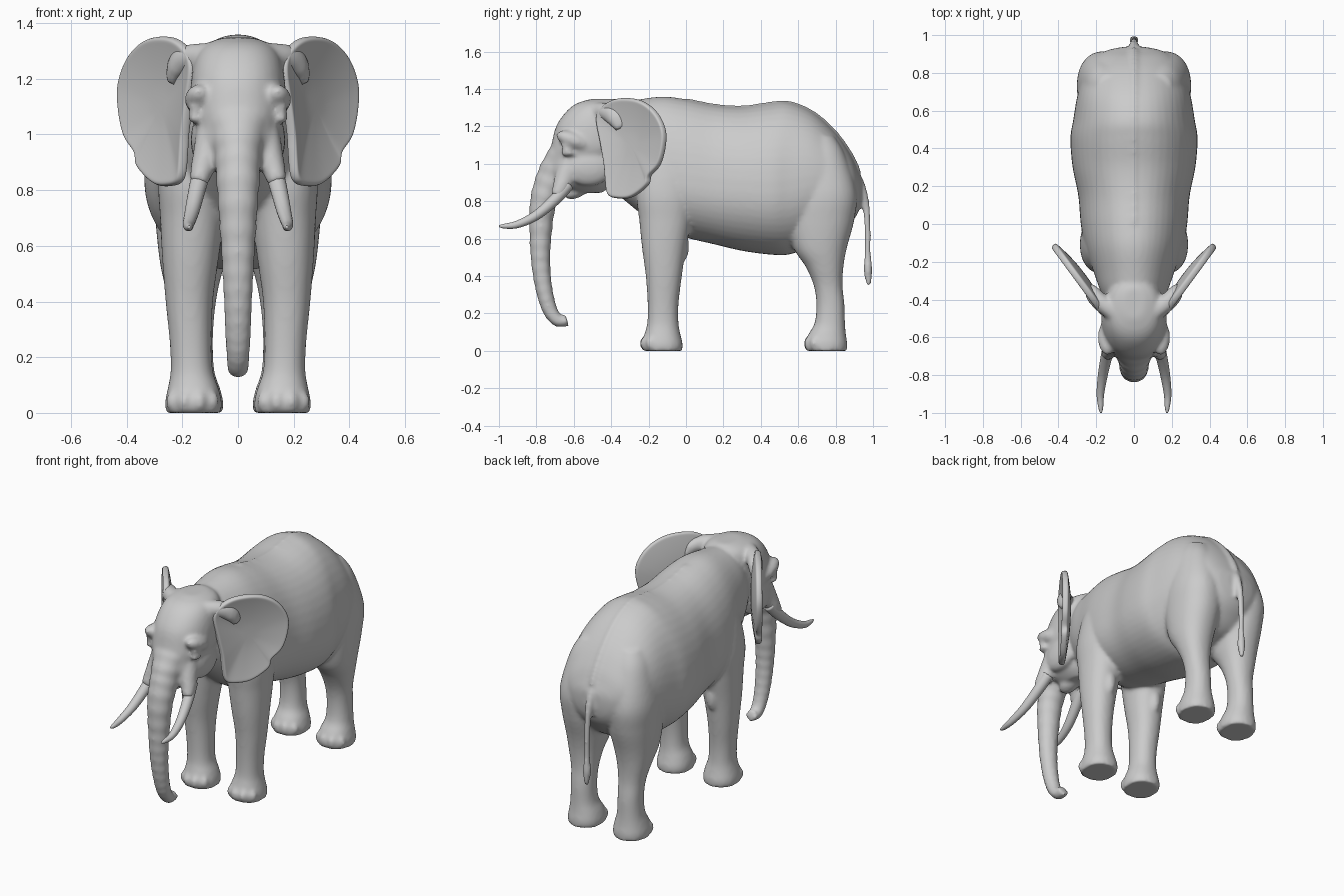
import bpy, bmesh
from math import sin, cos, pi
from mathutils import Vector, Matrix

cube = bpy.data.objects.get("Cube")
if cube:
    bpy.data.objects.remove(cube)

hide = bpy.data.materials.new("grey_hide")
hide.use_nodes = True
grey = (0.6, 0.6, 0.6, 1)
hide.diffuse_color = grey
hide.node_tree.nodes["Principled BSDF"].inputs["Base Color"].default_value = grey


def spline(rows, steps=5, closed=False):
    """Smooth curve through rows of any width."""
    rows = [Vector(r) for r in rows]
    n, out = len(rows), []
    get = (lambda i: rows[i % n]) if closed else (lambda i: rows[max(0, min(n - 1, i))])
    for i in range(n if closed else n - 1):
        a, b, c, d = (get(i + k) for k in (-1, 0, 1, 2))
        for s in range(steps):
            t = s / steps
            out.append((b * 2 + (c - a) * t + (a * 2 - b * 5 + c * 4 - d) * t ** 2
                        + (b * 3 - a - c * 3 + d) * t ** 3) / 2)
    return out if closed else out + [rows[-1]]


def loft(bm, rings):
    """Skin closed rings of equal length and cap both ends."""
    vs = [[bm.verts.new(p) for p in r] for r in rings]
    n = len(vs[0])
    for a, b in zip(vs, vs[1:]):
        for i in range(n):
            j = (i + 1) % n
            bm.faces.new((a[i], a[j], b[j], b[i]))
    bm.faces.new(vs[0])
    bm.faces.new(vs[-1])


def oval(power=2.0, n=32):
    """Unit superellipse."""
    pts = []
    for i in range(n):
        c, s = cos(2 * pi * i / n), sin(2 * pi * i / n)
        e = 2 / power
        pts.append((abs(c) ** e * (1 if c > 0 else -1), abs(s) ** e * (1 if s > 0 else -1)))
    return pts


def tube(bm, rows, steps=5, ripple=0.0, n=20):
    """Round limb along rows of x, y, z, half width, half depth."""
    pts, rings = spline(rows, steps), []
    for i, p in enumerate(pts):
        c = Vector(p[:3])
        t = Vector(pts[min(i + 1, len(pts) - 1)][:3]) - Vector(pts[max(i - 1, 0)][:3])
        t.normalize()
        side = (Vector((1, 0, 0)) - t * t.x).normalized()
        up = t.cross(side)
        k = 1 + ripple * (1 if i % 4 < 2 else -1)
        rings.append([c + side * a * p[3] * k + up * b * p[4] * k for a, b in oval(2, n)])
    loft(bm, rings)


def column(bm, rows, side=1, power=2.2):
    """Upright limb from rows of z, y front, y back, x inner, x outer."""
    rings = []
    for z, y0, y1, x0, x1 in spline(rows):
        rings.append([(side * ((x0 + x1) / 2 + a * (x1 - x0) / 2),
                       (y0 + y1) / 2 + b * (y1 - y0) / 2, z) for a, b in oval(power)])
    loft(bm, rings)


def blob(bm, centre, size, tilt=0):
    m = Matrix.Translation(centre) @ Matrix.Rotation(tilt, 4, 'X') @ Matrix.Diagonal((*size, 1))
    bmesh.ops.create_uvsphere(bm, u_segments=20, v_segments=12, radius=1, matrix=m)


def finish(bm, name):
    bmesh.ops.recalc_face_normals(bm, faces=bm.faces)
    for f in bm.faces:
        f.smooth = True
    mesh = bpy.data.meshes.new(name)
    bm.to_mesh(mesh)
    bm.free()
    mesh.materials.append(hide)
    ob = bpy.data.objects.new(name, mesh)
    bpy.context.collection.objects.link(ob)
    return ob


# Barrel of the body: y, belly, widest height, back, half width
torso = [(-.46, .90, 1.08, 1.27, .12), (-.36, .83, 1.06, 1.325, .175), (-.25, .74, 1.0, 1.345, .215),
         (-.12, .64, .92, 1.36, .26), (0, .605, .88, 1.345, .282), (.15, .57, .86, 1.315, .295),
         (.3, .535, .85, 1.305, .325), (.45, .515, .84, 1.325, .337), (.55, .515, .85, 1.33, .322),
         (.68, .56, .88, 1.275, .3), (.8, .6, .88, 1.165, .265), (.88, .68, .88, 1.05, .21),
         (.92, .74, .87, .96, .14), (.937, .8, .87, .92, .06)]
skin = bmesh.new()
loft(skin, [[(a * w, y, mid + b * (top - mid if b > 0 else mid - bot)) for a, b in oval(2.08, 48)]
            for y, bot, mid, top, w in spline(torso)])

# Spine ridge
tube(skin, [(0, r[0], r[3] - .012, .022, .02) for r in torso[4:13]])

# Head
column(skin, [(.845, -.60, -.45, -.05, .05), (.885, -.68, -.40, -.105, .105),
              (.95, -.75, -.36, -.135, .135), (1.03, -.735, -.33, -.155, .155),
              (1.1, -.72, -.3, -.172, .172), (1.2, -.695, -.28, -.168, .168),
              (1.28, -.64, -.28, -.15, .15), (1.325, -.58, -.3, -.115, .115),
              (1.348, -.50, -.34, -.055, .055)])
blob(skin, (0, -.59, .85), (.05, .065, .035), .35)

# Trunk, ringed with shallow wrinkles
tube(skin, [(0, -.63, 1.1, .125, .075), (0, -.70, .95, .088, .09), (0, -.762, .8, .076, .072),
            (0, -.778, .6, .062, .058), (0, -.775, .45, .054, .05), (0, -.757, .32, .048, .045),
            (0, -.728, .22, .043, .04), (0, -.69, .165, .04, .034), (0, -.655, .16, .036, .032),
            (0, -.635, .165, .036, .036)],
     steps=9, ripple=.02)

# Tail with a tuft
tube(skin, [(0, .86, .98, .045, .045), (0, .925, .90, .028, .028), (0, .958, .8, .022, .022),
            (0, .972, .65, .018, .018), (0, .972, .52, .018, .018), (0, .973, .43, .025, .025),
            (0, .977, .35, .012, .012)], n=14)

front_leg = [(0, -.23, -.02, .06, .26), (.04, -.235, -.018, .058, .262), (.09, -.222, -.03, .07, .252),
             (.15, -.207, -.04, .09, .242), (.25, -.205, -.04, .095, .245), (.4, -.215, -.022, .09, .26),
             (.55, -.235, 0, .07, .272), (.7, -.25, .03, .05, .28), (.85, -.265, .05, .04, .285),
             (1.05, -.23, .03, .04, .25), (1.18, -.18, 0, .06, .18)]
hind_leg = [(0, .64, .86, .055, .255), (.04, .638, .862, .053, .257), (.09, .655, .855, .065, .247),
            (.15, .688, .85, .085, .235), (.25, .697, .847, .09, .232), (.35, .683, .837, .085, .24),
            (.45, .64, .842, .07, .262), (.55, .575, .86, .045, .282), (.7, .54, .90, .02, .297),
            (.85, .55, .912, .02, .3), (1.05, .58, .85, .03, .255), (1.15, .62, .79, .05, .2)]

for s in (1, -1):
    # Legs and toenails
    for leg in (front_leg, hind_leg):
        column(skin, leg, s)
        _, y0, y1, x0, x1 = leg[1]
        for k in range(4):
            a = -pi / 2 + (k - 1.4) * .55
            blob(skin, (s * ((x0 + x1) / 2 + .096 * cos(a)), (y0 + y1) / 2 + .1 * sin(a), .04),
                 (.026, .024, .036))
    # Loose skin at the elbow
    blob(skin, (s * .17, -.015, .56), (.035, .032, .08))
    # Brow, cheek and tusk sheath
    blob(skin, (s * .14, -.60, 1.125), (.052, .1, .045), -.35)
    blob(skin, (s * .12, -.52, .98), (.05, .13, .1))
    tube(skin, [(s * .085, -.60, 1.04, .06, .07), (s * .108, -.64, .94, .053, .06),
                (s * .13, -.67, .87, .042, .046), (s * .142, -.695, .825, .033, .033)], n=16)
    # Ear root running from the crown into the ear
    tube(skin, [(s * .1, -.47, 1.28, .05, .05), (s * .17, -.42, 1.275, .048, .05),
                (s * .215, -.375, 1.25, .04, .055), (s * .24, -.345, 1.19, .02, .035)], n=16)
    # Eye bulge with upper and lower lids
    blob(skin, (s * .156, -.635, 1.075), (.022, .028, .024))
    for dz in (-.022, .024):
        blob(skin, (s * .154, -.63, 1.075 + dz), (.026, .042, .011))

body = finish(skin, "body")
remesh = body.modifiers.new("merge", 'REMESH')
remesh.mode = 'VOXEL'
remesh.voxel_size = .011
remesh.use_smooth_shade = True
soften = body.modifiers.new("soften", 'SMOOTH')
soften.factor = .5
soften.iterations = 8

# Ears: dished fans in a slanted plane, with a drooping lower lobe
outline = spline([(.15, 1.26), (.20, 1.335), (.265, 1.352), (.33, 1.335), (.385, 1.275), (.418, 1.18),
                  (.415, 1.08), (.395, .99), (.358, .935), (.35, .885), (.29, .822), (.235, .815),
                  (.195, .835), (.185, .92), (.18, 1.0), (.165, 1.12)], 3, True)
hub, normal = Vector((.28, 1.1)), Vector((.81, -.58, 0))
for s, name in ((1, "left_ear"), (-1, "right_ear")):
    bm = bmesh.new()
    rings = []
    for k in (.2, .4, .6, .8, .93, 1):
        ring = []
        for o in outline:
            q = hub + (o - hub) * k
            dish = .03 * (k * k - 1) + .012
            p = Vector((q.x, -.445 + (q.x - .17) * 1.36, q.y)) + normal * dish
            ring.append(bm.verts.new((s * p.x, p.y, p.z)))
        rings.append(ring)
    n = len(outline)
    for a, b in zip(rings, rings[1:]):
        for i in range(n):
            bm.faces.new((a[i], a[(i + 1) % n], b[(i + 1) % n], b[i]))
    bm.faces.new(rings[0])
    ear = finish(bm, name)
    thick = ear.modifiers.new("thickness", 'SOLIDIFY')
    thick.thickness = .036
    thick.offset = 0
    ear.modifiers.new("round", 'SUBSURF').levels = 2

# Tusks
for s, name in ((1, "left_tusk"), (-1, "right_tusk")):
    bm = bmesh.new()
    tube(bm, [(s * x, y, z, r, r) for x, y, z, r in (
        (.125, -.63, .89, .034), (.145, -.7, .81, .031), (.165, -.8, .725, .026),
        (.178, -.9, .677, .02), (.176, -.97, .667, .013), (.175, -1.0, .668, .005))])
    finish(bm, name)
